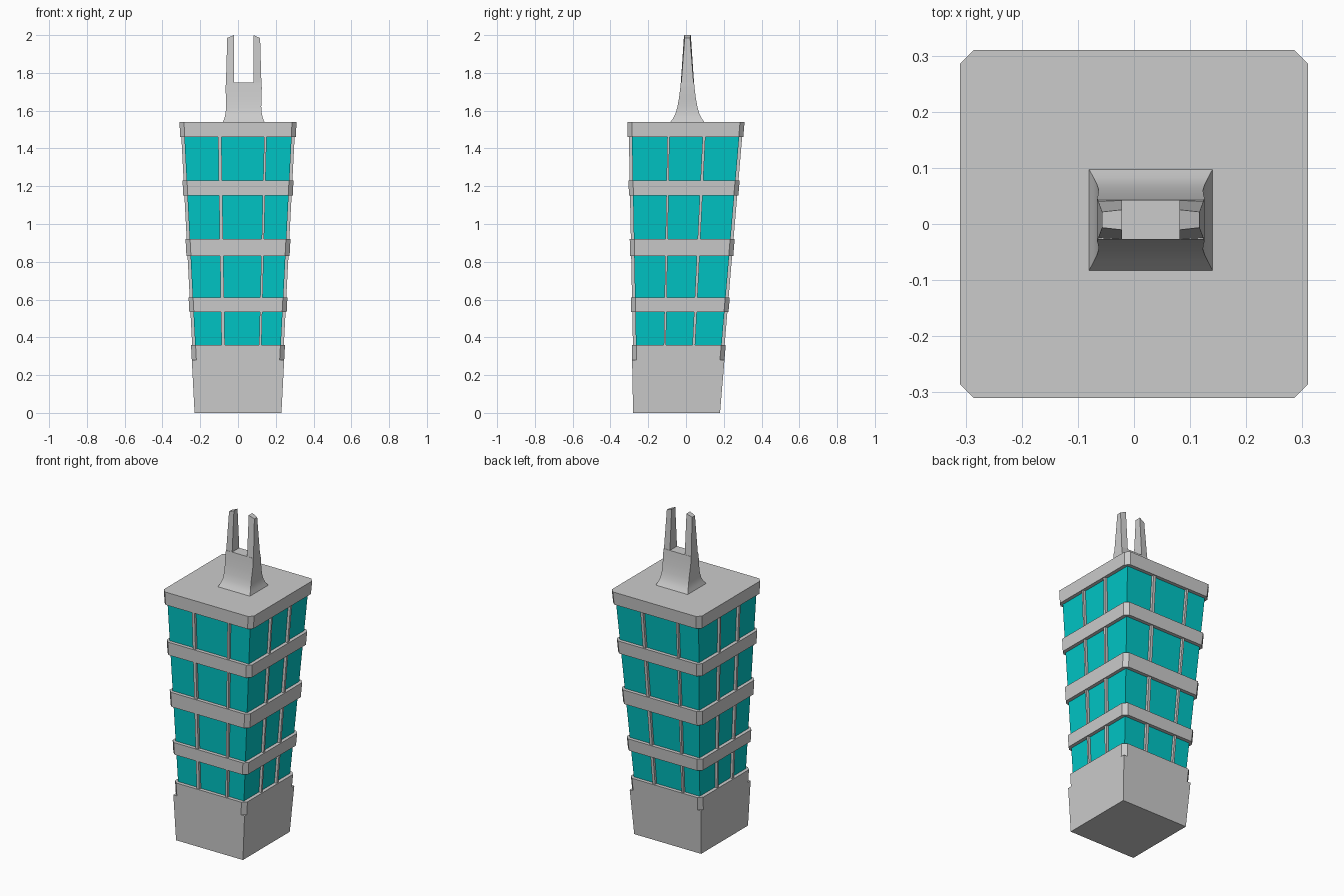
import bpy, bmesh
from mathutils import Vector

if "Cube" in bpy.data.objects:
    bpy.data.objects.remove(bpy.data.objects["Cube"])

ROOF = 1.54


def loft(name, rings, mat=None, smooth=False):
    """Closed solid through a stack of rings that share one point count."""
    bm = bmesh.new()
    rows = [[bm.verts.new(p) for p in r] for r in rings]
    n = len(rows[0])
    for a, b in zip(rows, rows[1:]):
        for i in range(n):
            j = (i + 1) % n
            bm.faces.new((a[i], a[j], b[j], b[i]))
    bm.faces.new(rows[0][::-1])
    bm.faces.new(rows[-1])
    bmesh.ops.remove_doubles(bm, verts=bm.verts, dist=1e-5)
    if not smooth:
        bmesh.ops.dissolve_limit(bm, angle_limit=0.003, verts=bm.verts, edges=bm.edges)
    bmesh.ops.recalc_face_normals(bm, faces=bm.faces)
    me = bpy.data.meshes.new(name)
    bm.to_mesh(me)
    bm.free()
    ob = bpy.data.objects.new(name, me)
    bpy.context.collection.objects.link(ob)
    if mat:
        me.materials.append(mat)
    if smooth:
        bpy.context.view_layer.objects.active = ob
        ob.select_set(True)
        bpy.ops.object.shade_smooth_by_angle(angle=0.5)
        ob.select_set(False)
    return ob


def corners(z, inset=0.0):
    """Four corners of the leaning, widening tower at height z."""
    t = z / ROOF
    hx = 0.23 + 0.08 * t - inset
    y0, y1 = -0.28 - 0.03 * t + inset, 0.18 + 0.13 * t - inset
    return [Vector(p) for p in ((-hx, y0, z), (hx, y0, z), (hx, y1, z), (-hx, y1, z))]


def chamfered(z, c, inset=0.0):
    cs = corners(z, inset)
    ring = []
    for i, p in enumerate(cs):
        ring.append(p + (cs[i - 1] - p).normalized() * c)
        ring.append(p + (cs[(i + 1) % 4] - p).normalized() * c)
    return ring


def mullion_ring(z, side, u, w):
    a, b = corners(z)[side], corners(z)[(side + 1) % 4]
    along = (b - a).normalized()
    inward = Vector((-along.y, along.x, 0))
    p = a.lerp(b, u)
    return [p + along * s * w / 2 + inward * d
            for s, d in ((-1, 0.006), (1, 0.006), (1, 0.035), (-1, 0.035))]


glass = bpy.data.materials.new("teal_glass")
glass.diffuse_color = (0.0, 0.56, 0.56, 1)
glass.use_nodes = True
glass.node_tree.nodes["Principled BSDF"].inputs["Base Color"].default_value = glass.diffuse_color

# solid base with notched upper corners
C = 0.024
loft("base", [chamfered(0, 0), chamfered(0.28, 0), chamfered(0.28, C), chamfered(0.36, C)])

# floor bands, the last one is the roof slab
bands = [(0.535, 0.61), (0.83, 0.92), (1.15, 1.23), (1.46, ROOF)]
for i, (z0, z1) in enumerate(bands):
    loft("roof_slab" if i == 3 else f"floor_band_{i + 1}", [chamfered(z0, C), chamfered(z1, C)])

# window storeys with two mullions on each side
floor = 0.36
splits = [((0.342, 0.018), (0.737, 0.013)), ((0.352, 0.012), (0.66, 0.015))]
for i, (z0, z1) in enumerate(bands):
    loft(f"windows_{i + 1}", [corners(floor, 0.022), corners(z0, 0.022)], glass)
    for side in range(4):
        for k, (u, w) in enumerate(splits[side % 2]):
            loft(f"mullion_{i + 1}_{side + 1}_{k + 1}",
                 [mullion_ring(z, side, u, w) for z in (floor, z0)])
    floor = z1

# flared rooftop pedestal
CX, CY = 0.03, 0.0075
profile = [(1.54, 0.11, 0.09), (1.56, 0.102, 0.075), (1.585, 0.096, 0.063), (1.62, 0.093, 0.053),
           (1.67, 0.094, 0.044), (1.72, 0.096, 0.038), (1.75, 0.094, 0.035)]
loft("rooftop_pedestal",
     [[(CX + sx * hx, CY + sy * hy, z) for sx, sy in ((-1, -1), (1, -1), (1, 1), (-1, 1))]
      for z, hx, hy in profile], smooth=True)

# twin tapering prongs with slanted tips: (outer x, outer z, outer half y, inner z, inner half y)
for name, s in (("left_prong", -1), ("right_prong", 1)):
    rings = []
    for xo, zo, ho, zi, hi in ((0.094, 1.74, 0.033, 1.74, 0.0355), (0.087, 1.985, 0.014, 2.0, 0.018)):
        rings.append([(CX + s * xo, CY - ho, zo), (CX + s * 0.051, CY - hi, zi),
                      (CX + s * 0.051, CY + hi, zi), (CX + s * xo, CY + ho, zo)])
    loft(name, rings)
